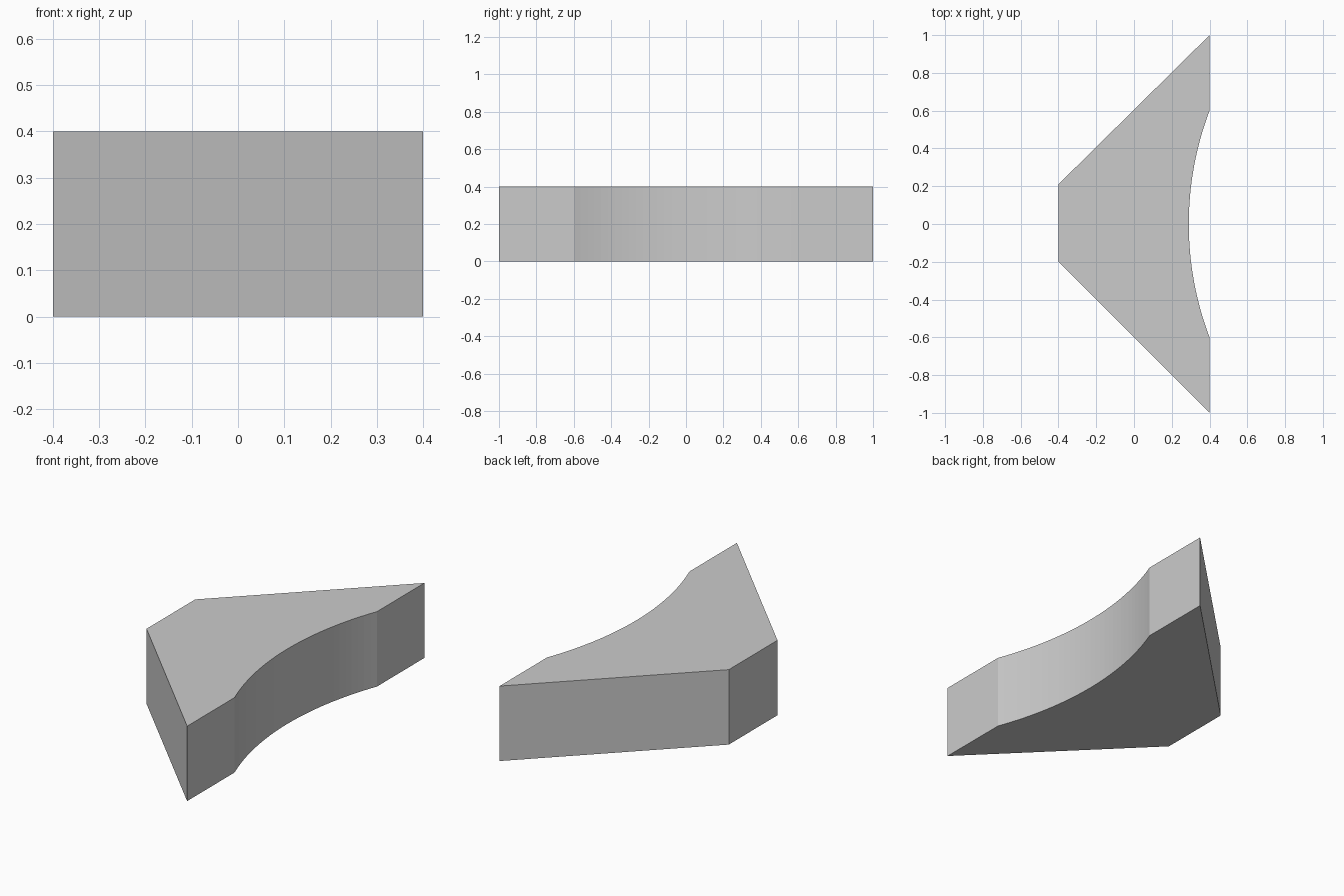
import bpy, bmesh, math

cube = bpy.data.objects.get("Cube")
if cube:
    bpy.data.objects.remove(cube, do_unlink=True)

HEIGHT = 0.4
HALF_CHORD, SAG, SEGMENTS = 0.6, 0.11, 32

# Plain grey material
grey = bpy.data.materials.new("light_grey")
grey.use_nodes = True
colour = (0.6, 0.6, 0.6, 1)
grey.diffuse_color = colour
grey.node_tree.nodes["Principled BSDF"].inputs["Base Color"].default_value = colour

# Outline: straight tapered sides, with a shallow arc cut into the long side
radius = (HALF_CHORD ** 2 + SAG ** 2) / (2 * SAG)
centre_x = 0.4 - SAG + radius
half_angle = math.asin(HALF_CHORD / radius)
outline = [(0.4, 1), (-0.4, 0.21), (-0.4, -0.2), (0.4, -1)]
for i in range(SEGMENTS + 1):
    a = half_angle * (2 * i / SEGMENTS - 1)
    outline.append((centre_x - radius * math.cos(a), radius * math.sin(a)))

# Extrude the outline into a solid block
bm = bmesh.new()
base = bm.faces.new([bm.verts.new((x, y, 0)) for x, y in outline])
top = bmesh.ops.extrude_face_region(bm, geom=[base], use_keep_orig=True)
top_verts = [g for g in top["geom"] if isinstance(g, bmesh.types.BMVert)]
bmesh.ops.translate(bm, verts=top_verts, vec=(0, 0, HEIGHT))
bmesh.ops.recalc_face_normals(bm, faces=bm.faces)

mesh = bpy.data.meshes.new("curved_block")
bm.to_mesh(mesh)
bm.free()
mesh.materials.append(grey)
block = bpy.data.objects.new("curved_block", mesh)
bpy.context.collection.objects.link(block)
